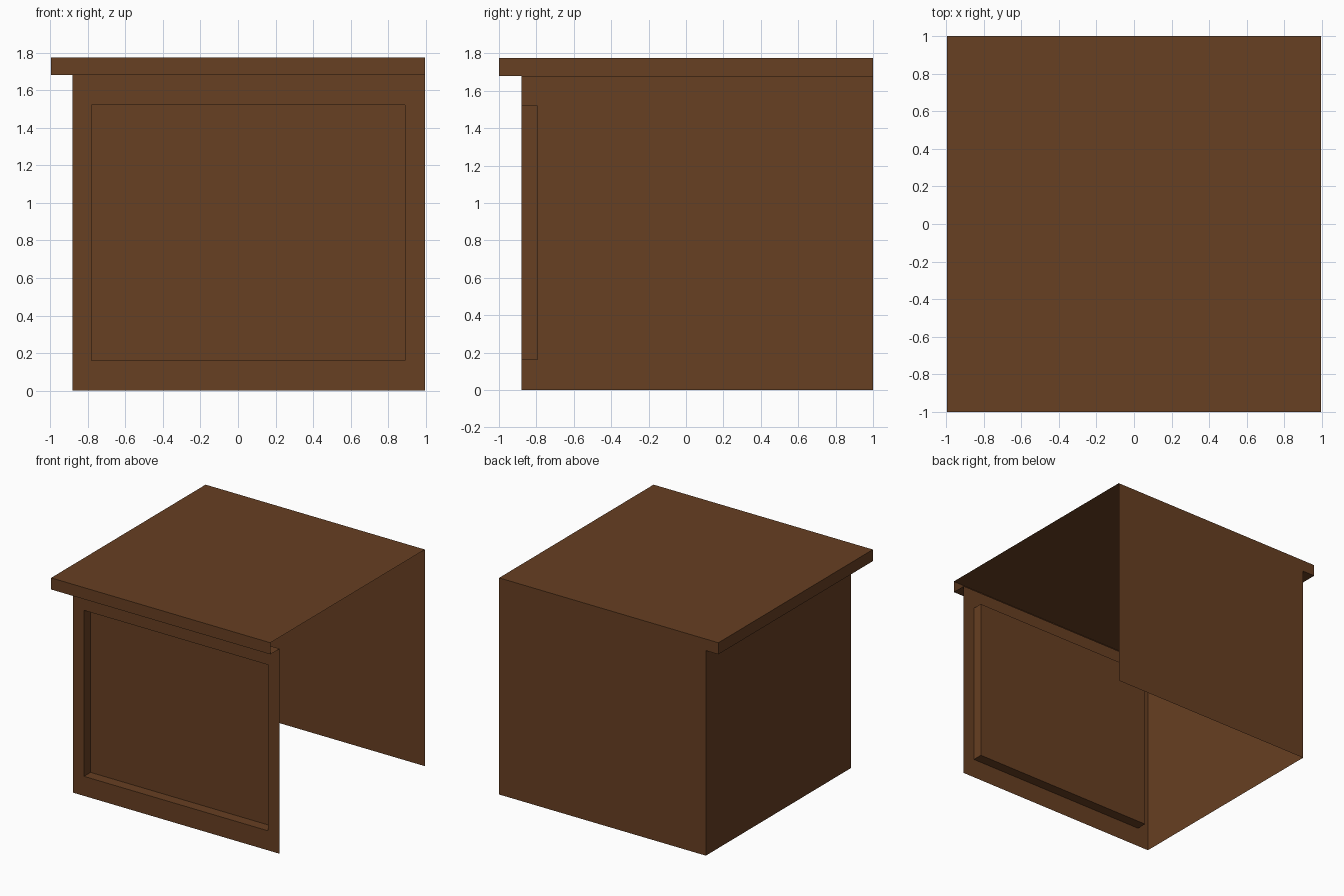
import bpy

if "Cube" in bpy.data.objects:
    bpy.data.objects.remove(bpy.data.objects["Cube"])

# Main dimensions
X, Y = 0.994, 1.0            # outer half sizes
BX, BY = -0.88, -0.88        # left and front wall planes
Z1, Z2 = 1.68, 1.775         # underside and top of the tabletop

wood = bpy.data.materials.new("brown wood")
wood.diffuse_color = (0.136, 0.050, 0.0160, 1)
wood.use_nodes = True
wood.node_tree.nodes["Principled BSDF"].inputs["Base Color"].default_value = wood.diffuse_color


def sheet(name, verts, faces):
    """Open, thin-skinned part made of flat faces."""
    me = bpy.data.meshes.new(name)
    me.from_pydata(verts, [], faces)
    me.materials.append(wood)
    ob = bpy.data.objects.new(name, me)
    bpy.context.collection.objects.link(ob)
    return ob


def bridge(name, rows, closed=False, cap=False):
    """Join successive rows of points with quads, optionally capping the last row."""
    n = len(rows[0])
    verts = [p for row in rows for p in row]
    faces = []
    for r in range(len(rows) - 1):
        for i in range(n if closed else n - 1):
            j = (i + 1) % n
            faces.append((r * n + i, r * n + j, (r + 1) * n + j, (r + 1) * n + i))
    if cap:
        faces.append(tuple(range((len(rows) - 1) * n, len(rows) * n)))
    return sheet(name, verts, faces)


def ring(x0, x1, z0, z1, y):
    return [(x0, y, z0), (x1, y, z0), (x1, y, z1), (x0, y, z1)]


# Front wall with its recessed panel
inner = (-0.78, 0.89, 0.16, 1.52)
bridge("front_panel", [ring(BX, X, 0, Z1, BY), ring(*inner, BY),
                       ring(*inner, -0.795)], closed=True, cap=True)

# Left wall
bridge("left_wall", [[(BX, Y, 0), (BX, BY, 0)], [(BX, Y, Z1), (BX, BY, Z1)]])

# Back wall, including the back edge of the tabletop (right side and base stay open)
sheet("back_wall", [(x, Y, z) for x, z in
                    [(X, 0), (BX, 0), (BX, Z1), (-X, Z1), (-X, Z2), (X, Z2)]],
      [tuple(range(6))])


# Overhanging ledge and rim along the left and front
def edge(x, y, z):
    return [(x, Y, z), (x, y, z), (X, y, z)]


bridge("top_rim", [edge(BX, BY, Z1), edge(-X, -Y, Z1), edge(-X, -Y, Z2)])

# Tabletop surface
sheet("top_surface", [(-X, -Y, Z2), (X, -Y, Z2), (X, Y, Z2), (-X, Y, Z2)], [(0, 1, 2, 3)])
